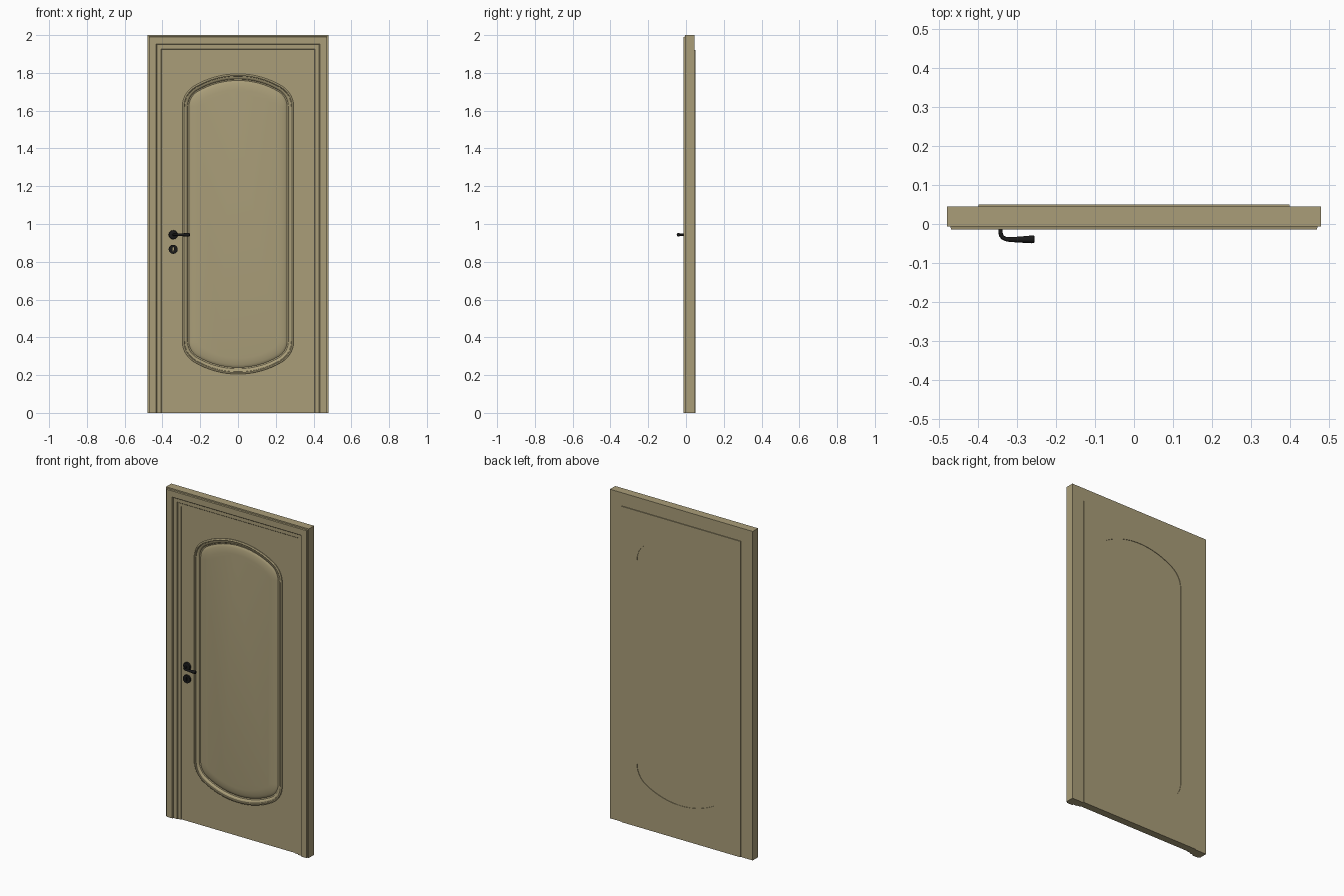
import bpy, bmesh
from math import sin, cos, pi, atan2, hypot, radians

if "Cube" in bpy.data.objects:
    bpy.data.objects.remove(bpy.data.objects["Cube"])


def material(name, rgb):
    m = bpy.data.materials.new(name)
    m.diffuse_color = (*rgb, 1)
    m.use_nodes = True
    m.node_tree.nodes["Principled BSDF"].inputs["Base Color"].default_value = m.diffuse_color
    return m


wood = material("olive_wood", (0.40, 0.34, 0.19))
black = material("black_metal", (0.01, 0.01, 0.01))


def smooth(ob, angle=30):
    bpy.ops.object.select_all(action='DESELECT')
    ob.select_set(True)
    bpy.context.view_layer.objects.active = ob
    bpy.ops.object.shade_smooth_by_angle(angle=radians(angle))


def loft(name, rings, mat, loop):
    """Skin equal-length closed rings; cap first and last unless looped."""
    bm = bmesh.new()
    vs = [[bm.verts.new(p) for p in r] for r in rings]
    n = len(vs[0])
    pairs = list(zip(vs, vs[1:])) + ([(vs[-1], vs[0])] if loop else [])
    for a, b in pairs:
        for i in range(n):
            j = (i + 1) % n
            bm.faces.new((a[i], a[j], b[j], b[i]))
    if not loop:
        bm.faces.new(vs[0])
        bm.faces.new(vs[-1])
    bmesh.ops.recalc_face_normals(bm, faces=bm.faces)
    me = bpy.data.meshes.new(name)
    bm.to_mesh(me)
    bm.free()
    ob = bpy.data.objects.new(name, me)
    bpy.context.collection.objects.link(ob)
    me.materials.append(mat)
    smooth(ob)
    return ob


def curve_object(name, cu, mat):
    ob = bpy.data.objects.new(name, cu)
    bpy.context.collection.objects.link(ob)
    cu.materials.append(mat)
    return ob


def to_mesh(ob):
    bpy.ops.object.select_all(action='DESELECT')
    ob.select_set(True)
    bpy.context.view_layer.objects.active = ob
    bpy.ops.object.convert(target='MESH')
    smooth(bpy.context.view_layer.objects.active)


def plate(name, loops, y0, y1, mat, bevel=0.0):
    """Upright plate between y0 and y1; inner loops become holes."""
    cu = bpy.data.curves.new(name, 'CURVE')
    cu.dimensions, cu.fill_mode = '2D', 'BOTH'
    cu.extrude = (y1 - y0) / 2 - bevel
    cu.bevel_depth, cu.bevel_resolution, cu.offset = bevel, 2, -bevel
    for pts in loops:
        s = cu.splines.new('POLY')
        s.points.add(len(pts) - 1)
        for p, (x, z) in zip(s.points, pts):
            p.co = (x, z, 0, 1)
        s.use_cyclic_u = True
    ob = curve_object(name, cu, mat)
    ob.rotation_euler.x = pi / 2
    ob.location.y = (y0 + y1) / 2
    to_mesh(ob)


def arc(cx, cz, r, a0, a1, n):
    return [(cx + r * cos(a0 + (a1 - a0) * i / n), cz + r * sin(a0 + (a1 - a0) * i / n))
            for i in range(n + 1)]


def arch_outline(d):
    """Panel outline with three-centred arches top and bottom, inset by d."""
    r, R, cx, cz, bz = 0.13, 0.455, 0.165, 1.62, 1.34
    a = atan2(cz - bz, cx)
    R = r + hypot(cx, cz - bz)
    q = arc(cx, cz, r - d, 0, a, 10) + arc(0, bz, R - d, a, pi / 2, 8)[1:]
    top = q + [(-x, z) for x, z in reversed(q[:-1])]
    return top + [(x, 2 - z) for x, z in reversed(top)]


# Door frame: moulded profile (inset from outer edge, depth) mitred round three sides
frame_profile = [(0, .045), (0, -.006), (.008, -.006), (.010, -.014), (.047, -.014),
                 (.050, -.011), (.050, -.006), (.073, -.006), (.076, -.003),
                 (.076, .0), (.095, .0), (.095, .0055), (.08, .0055), (.08, .045)]


def frame_ring(sx, top):
    return [(sx * (.48 - u), y, 2 - u if top else 0) for u, y in frame_profile]


loft("door_frame", [frame_ring(-1, 0), frame_ring(-1, 1), frame_ring(1, 1), frame_ring(1, 0)],
     wood, False)

# Door leaf with arched opening
plate("door_leaf", [[(-.40, 0), (.40, 0), (.40, 1.92), (-.40, 1.92)], arch_outline(0)],
      .005, .05, wood)

# Raised panel with its moulding
panel_profile = [(0, .047), (0, .0), (.003, -.003), (.008, -.004), (.012, -.002), (.013, .001),
                 (.019, .002), (.025, .006), (.028, .011), (.035, .013), (.037, .011),
                 (.05, .007), (.065, .004), (.085, .002)]
loft("raised_panel", [[(x, y, z) for x, z in arch_outline(d)] for d, y in panel_profile],
     wood, False)

# Handle rose and keyhole plate
hx, hz, kz = -.343, .943, .866
loft("handle_rose", [[(x, y, z) for x, z in arc(hx, hz, r, 0, 2 * pi, 32)[:-1]]
                     for r, y in [(.024, .006), (.024, -.003), (.022, -.006), (.012, -.008)]],
     black, False)
slot = arc(hx, kz + .008, .0035, 0, pi, 8) + arc(hx, kz - .010, .0025, pi, 2 * pi, 8)
plate("keyhole_plate", [arc(hx, kz, .024, 0, 2 * pi, 32)[:-1], slot], -.006, .006, black)

# Lever: bent tapering tube
cu = bpy.data.curves.new("lever_handle", 'CURVE')
cu.dimensions = '3D'
cu.bevel_depth, cu.bevel_resolution, cu.use_fill_caps = 1, 4, True
lever = [(-.343, .0, .0055), (-.343, -.022, .0055), (-.3415, -.029, .0055),
         (-.337, -.035, .0055), (-.330, -.0385, .0055), (-.320, -.040, .006),
         (-.290, -.040, .008), (-.262, -.0395, .010), (-.257, -.0395, .0095),
         (-.255, -.0395, .007)]
s = cu.splines.new('POLY')
s.points.add(len(lever) - 1)
for p, (x, y, r) in zip(s.points, lever):
    p.co, p.radius = (x, y, hz, 1), r
to_mesh(curve_object("lever_handle", cu, black))
